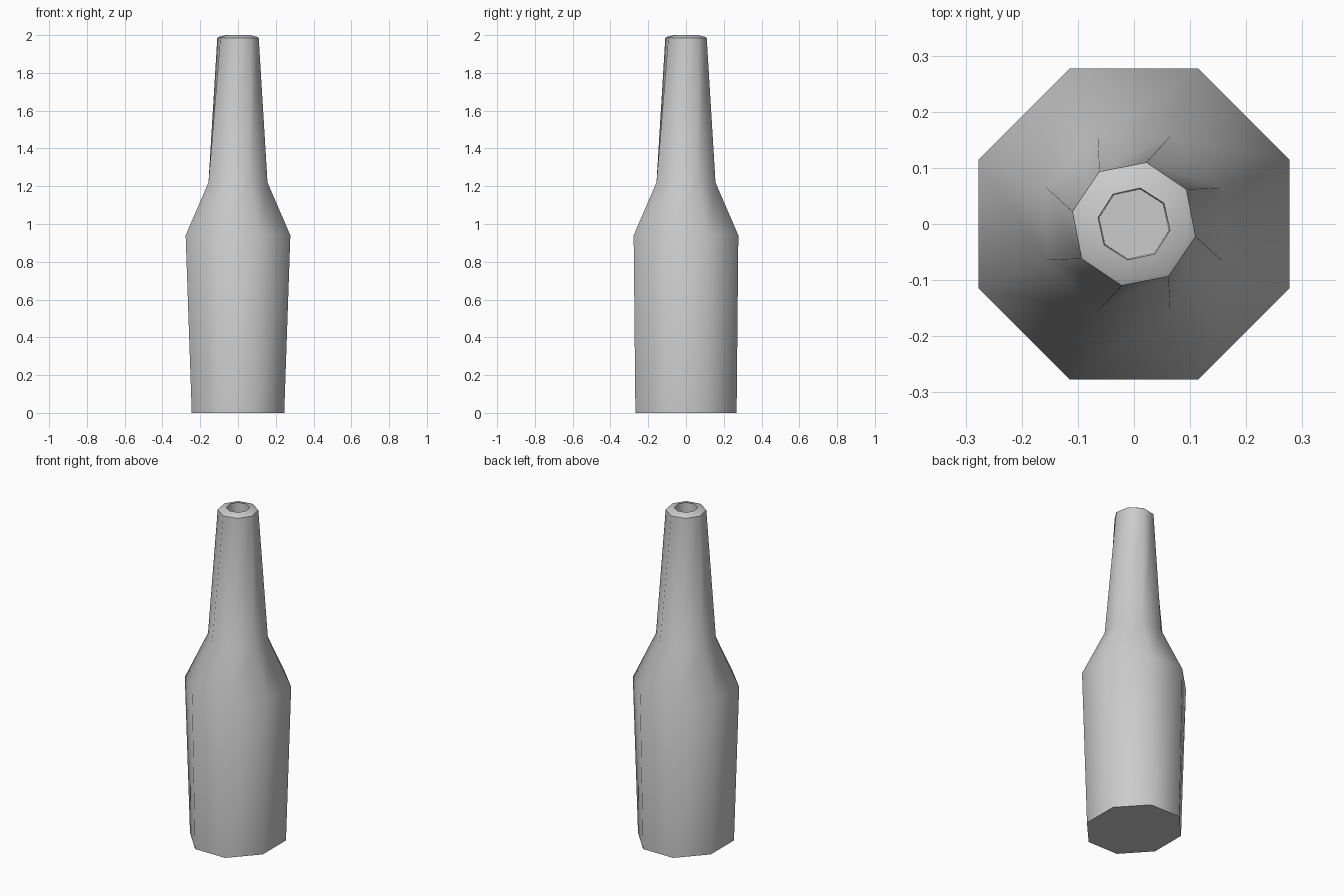
import bpy
import bmesh
from math import cos, sin, radians

cube = bpy.data.objects.get("Cube")
if cube:
    bpy.data.objects.remove(cube, do_unlink=True)

SIDES = 8

# Plain grey surface
grey = bpy.data.materials.new("plain grey")
grey.use_nodes = True
colour = (0.6, 0.6, 0.6, 1)
grey.diffuse_color = colour
grey.node_tree.nodes["Principled BSDF"].inputs["Base Color"].default_value = colour

# Rings from base to mouth floor: x radius, y radius, height, turn in degrees
rings = [
    (0.265, 0.29, 0.0, 22.5),     # base, slightly narrowed
    (0.3, 0.3, 0.94, 22.5),       # shoulder
    (0.169, 0.169, 1.22, 22.5),   # foot of the neck
    (0.112, 0.112, 1.985, 33.5),  # lip edge
    (0.104, 0.104, 1.99, 33.5),   # lip bevel
    (0.065, 0.065, 2.0, 35),      # mouth edge
    (0.063, 0.063, 1.9, 35),      # mouth floor
]


def add_ring(bm, rx, ry, z, turn):
    angles = [radians(turn + 360 * i / SIDES) for i in range(SIDES)]
    return [bm.verts.new((rx * cos(a), ry * sin(a), z)) for a in angles]


# Bottle body: bridge each ring to the next and cap both ends
bm = bmesh.new()
loops = [add_ring(bm, *ring) for ring in rings]
for low, high in zip(loops, loops[1:]):
    for i in range(SIDES):
        j = (i + 1) % SIDES
        bm.faces.new((low[i], low[j], high[j], high[i]))
bm.faces.new(loops[0][::-1])
bm.faces.new(loops[-1])
bmesh.ops.recalc_face_normals(bm, faces=bm.faces)

mesh = bpy.data.meshes.new("bottle")
bm.to_mesh(mesh)
bm.free()
mesh.materials.append(grey)
bottle = bpy.data.objects.new("bottle", mesh)
bpy.context.collection.objects.link(bottle)

# Smooth sides with crisp base and lip
bpy.ops.object.select_all(action="DESELECT")
bottle.select_set(True)
bpy.context.view_layer.objects.active = bottle
bpy.ops.object.shade_smooth_by_angle(angle=radians(50))
